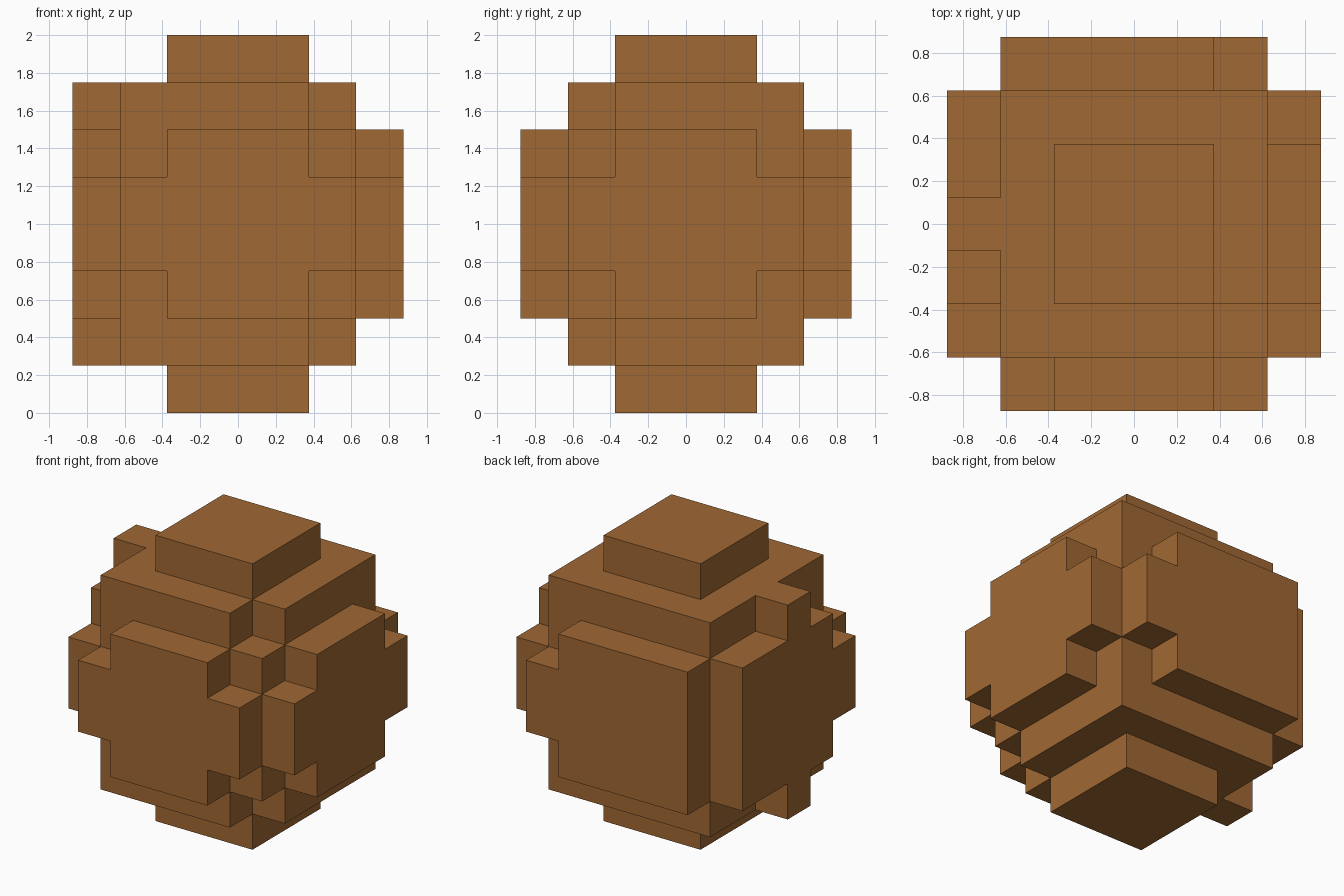
import bpy
import bmesh
from mathutils import Vector

CELL = 0.25  # edge of one cube in the blocky grid

if "Cube" in bpy.data.objects:
    bpy.data.objects.remove(bpy.data.objects["Cube"], do_unlink=True)

brown = bpy.data.materials.new("warm_brown")
brown.use_nodes = True
colour = (0.352, 0.138, 0.034, 1)
brown.diffuse_color = colour
brown.node_tree.nodes["Principled BSDF"].inputs["Base Color"].default_value = colour


def prism(name, outline, start, end, axis):
    """Extrude a flat outline, given in cells, along one axis."""
    def place(u, v, w):
        point = {"x": (w, u, v), "y": (u, w, v), "z": (u, v, w)}[axis]
        return Vector(point) * CELL

    bm = bmesh.new()
    face = bm.faces.new([bm.verts.new(place(u, v, start)) for u, v in outline])
    extruded = bmesh.ops.extrude_face_region(bm, geom=[face], use_keep_orig=True)
    moved = [g for g in extruded["geom"] if isinstance(g, bmesh.types.BMVert)]
    bmesh.ops.translate(bm, verts=moved, vec=place(0, 0, end - start))
    bmesh.ops.recalc_face_normals(bm, faces=bm.faces)
    mesh = bpy.data.meshes.new(name)
    bm.to_mesh(mesh)
    bm.free()
    mesh.materials.append(brown)
    obj = bpy.data.objects.new(name, mesh)
    bpy.context.collection.objects.link(obj)
    return obj


def rect(u0, u1, v0, v1):
    return [(u0, v0), (u1, v0), (u1, v1), (u0, v1)]


def mirrored(upper):
    """Close an upper half outline by mirroring it about mid height (4 cells)."""
    return upper + [(u, 8 - v) for u, v in reversed(upper)]


# Main body with its front corner cut back, and the shorter post in that corner
body = [(-2.5, -2.5), (1.5, -2.5), (1.5, -1.5), (2.5, -1.5), (2.5, 2.5), (-2.5, 2.5)]
prism("body", body, 1, 7, "z")
prism("corner_post", rect(1.5, 2.5, -2.5, -1.5), 2, 6, "z")

# Square caps above and below
for name, z in (("top_cap", 7), ("bottom_cap", 0)):
    prism(name, rect(-1.5, 1.5, -1.5, 1.5), z, z + 1, "z")

# Side slabs: narrow wings at mid height, taller in the middle
wing = [(-2.5, 5), (-1.5, 5), (-1.5, 6)]
cross = mirrored(wing + [(-u, v) for u, v in reversed(wing)])
prism("front_slab", cross, -3.5, -2.5, "y")
prism("left_slab", cross, 2.5, 3.5, "x")

# Back slab runs full height to the right-hand corner
back = mirrored([(-2.5, 6), (1.5, 6), (1.5, 5), (2.5, 5)])
prism("back_slab", back, 2.5, 3.5, "y")

# Right slab has a tab above and below its centre
tab = [(-0.5, 6), (-0.5, 7), (0.5, 7), (0.5, 6)]
prism("right_slab", mirrored(wing + tab + [(2.5, 6)]), -3.5, -2.5, "x")
